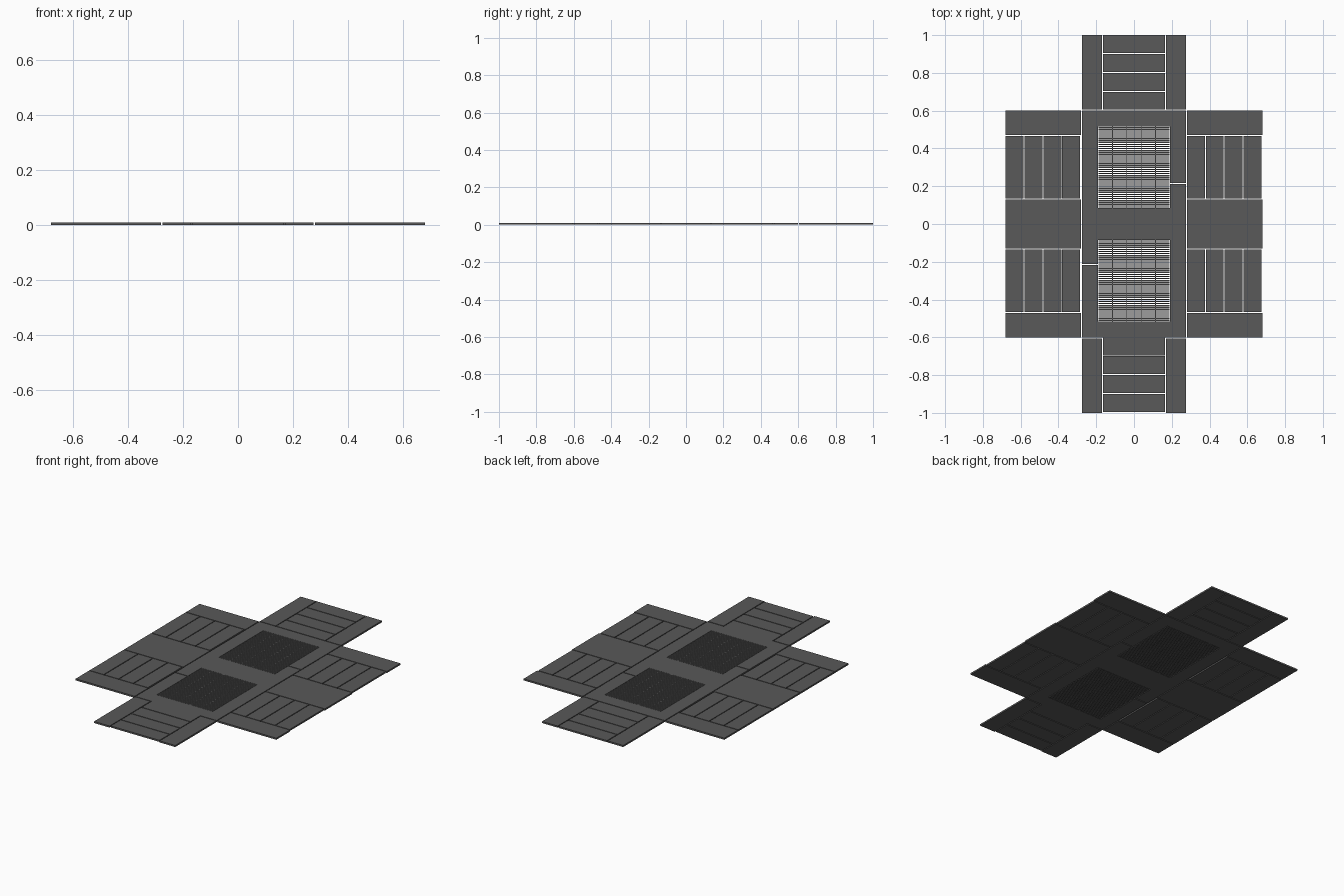
import bpy, bmesh

if "Cube" in bpy.data.objects:
    bpy.data.objects.remove(bpy.data.objects["Cube"])

T = 0.01      # slab thickness
G = 0.005     # joint between slabs

metal = bpy.data.materials.new("dark_grey")
metal.diffuse_color = (0.1, 0.1, 0.1, 1)
metal.use_nodes = True
metal.node_tree.nodes["Principled BSDF"].inputs["Base Color"].default_value = metal.diffuse_color


def slabs(name, rects):
    """One object made of flat boxes given as (x0, x1, y0, y1)."""
    bm = bmesh.new()
    for x0, x1, y0, y1 in rects:
        low = [bm.verts.new((x, y, 0)) for x, y in ((x0, y0), (x1, y0), (x1, y1), (x0, y1))]
        top = [bm.verts.new((v.co.x, v.co.y, T)) for v in low]
        bm.faces.new(low[::-1])
        bm.faces.new(top)
        for i in range(4):
            j = (i + 1) % 4
            bm.faces.new((low[i], low[j], top[j], top[i]))
    me = bpy.data.meshes.new(name)
    bm.to_mesh(me)
    bm.free()
    me.materials.append(metal)
    ob = bpy.data.objects.new(name, me)
    bpy.context.collection.objects.link(ob)
    return ob


# Side panels: two end beams and four slats each
for side, sx in (("right", 1), ("left", -1)):
    for half, y in (("back", 0.0), ("front", -0.6)):
        x0 = 0.28 if sx > 0 else -0.68
        beams = [(x0, x0 + 0.4, y, y + 0.13), (x0, x0 + 0.4, y + 0.47, y + 0.6)]
        slats = [(x0 + 0.1 * i, x0 + 0.1 * i + 0.1 - G, y + 0.13 + G, y + 0.47 - G)
                 for i in range(4)]
        slabs(f"{side}_{half}_panel_beams", beams)
        slabs(f"{side}_{half}_panel_slats", slats)

# End panels: two side beams and four cross slats each
for half, y in (("back", 0.6), ("front", -1.0)):
    lo = y + (G if half == "back" else 0)
    hi = y + 0.4 - (0 if half == "back" else G)
    slabs(f"{half}_end_beams", [(-0.275, -0.17, lo, hi), (0.17, 0.275, lo, hi)])
    slabs(f"{half}_end_slats", [(-0.165, 0.165, y + 0.1 * i + G, y + 0.1 * i + 0.1)
                                for i in range(4)])

# Centre frames and louvred grates
for half, s in (("back", 1), ("front", -1)):
    def place(x0, x1, y0, y1):
        # rotate half a turn for the front copy
        return (x0, x1, y0, y1) if s > 0 else (-x1, -x0, -y1, -y0)

    slabs(f"{half}_centre_frame", [
        place(-0.275, 0.275, 0, 0.085),
        place(-0.275, 0.275, 0.515, 0.6),
        place(-0.275, -0.19, 0.085, 0.515),
        place(0.19, 0.275, 0.085, 0.215 - G / 2),
        place(0.19, 0.275, 0.215 + G / 2, 0.515)])
    pitch, n = 0.43 / 39, 39
    xs = [-0.19 + 0.076 * i for i in range(6)]
    slabs(f"{half}_grate_bars", [
        place(-0.187, 0.187, 0.085 + i * pitch + 0.0022, 0.085 + (i + 1) * pitch - 0.0022)
        for i in range(n)])
    # thin ribs bridging the gaps between the bars
    slabs(f"{half}_grate_ribs", [
        place(x - 0.0015, x + 0.0015, 0.085 + i * pitch - 0.0022, 0.085 + i * pitch + 0.0022)
        for x in xs[1:-1] for i in range(n + 1)])
